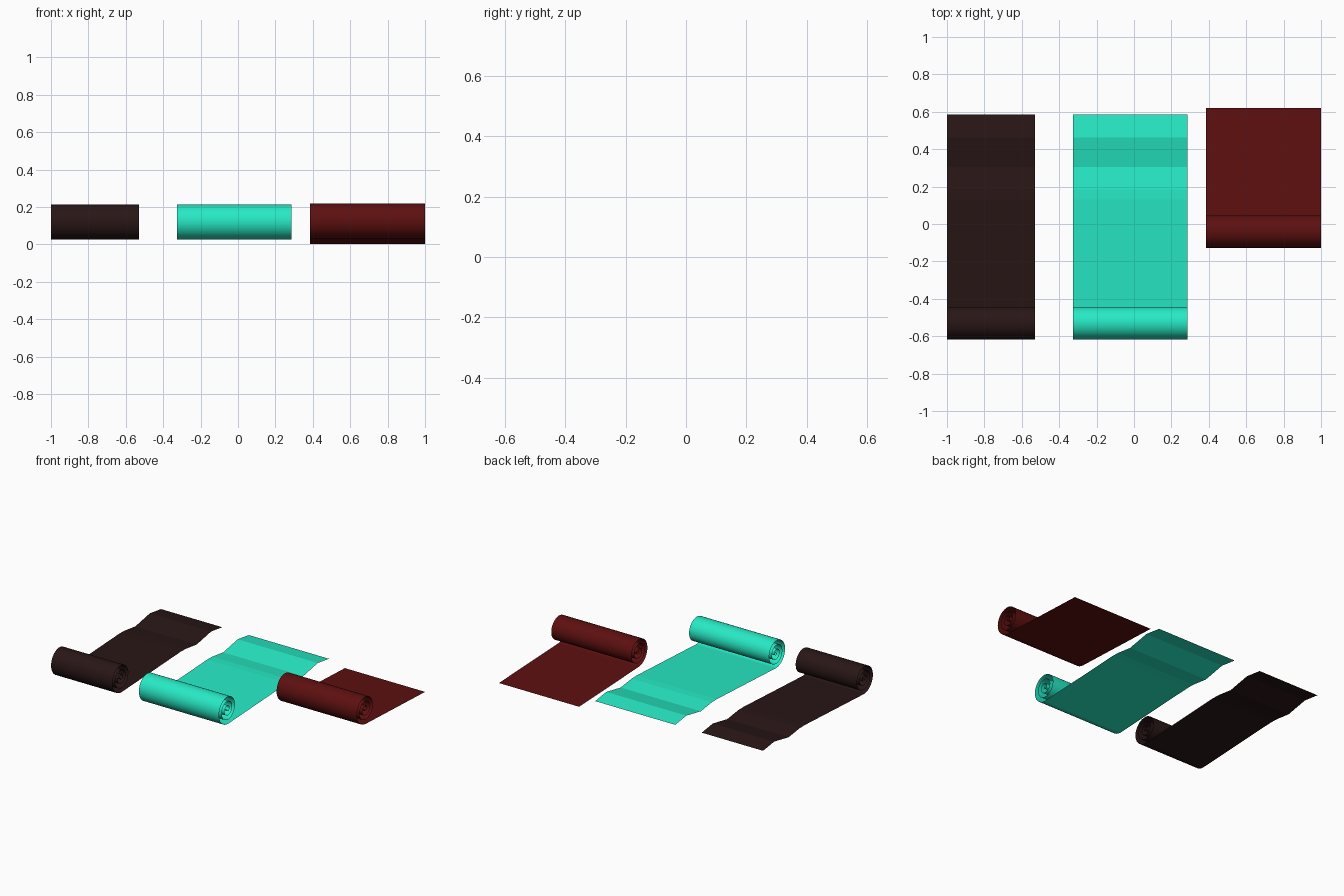
import bpy, bmesh
from math import sin, cos, pi, radians

if "Cube" in bpy.data.objects:
    bpy.data.objects.remove(bpy.data.objects["Cube"])

TURNS, STEPS = 3.25, 32          # windings and segments per winding
R_OUT, PITCH = 0.102, 0.030      # outer radius and shrink per winding


def roll_profile(cy, cz, tail):
    """Spiral from the core outwards, then the unrolled tail (y, z)."""
    pts = []
    n = int(TURNS * STEPS)
    for i in range(n, -1, -1):
        t = i / STEPS
        r = R_OUT - PITCH * t
        a = 2 * pi * t
        pts.append((cy - r * sin(a), cz - r * cos(a)))
    return pts + tail


def rolled_sheet(name, x0, x1, profile, color):
    bm = bmesh.new()
    rows = [(bm.verts.new((x0, y, z)), bm.verts.new((x1, y, z))) for y, z in profile]
    for (a, b), (c, d) in zip(rows, rows[1:]):
        bm.faces.new((a, b, d, c))
    me = bpy.data.meshes.new(name)
    bm.to_mesh(me)
    bm.free()
    ob = bpy.data.objects.new(name, me)
    bpy.context.collection.objects.link(ob)
    mat = bpy.data.materials.new(name + "_cloth")
    mat.diffuse_color = (*color, 1)
    mat.use_nodes = True
    mat.node_tree.nodes["Principled BSDF"].inputs["Base Color"].default_value = mat.diffuse_color
    me.materials.append(mat)
    # smooth roll, flat unrolled folds
    spiral_faces = int(TURNS * STEPS)
    for p in me.polygons:
        p.use_smooth = p.index < spiral_faces
    return ob


# long mats with a wavy end share one profile
wavy = roll_profile(-0.523, 0.127, [(0.13, 0.058), (0.185, 0.057), (0.305, 0.041),
                                    (0.463, 0.071), (0.585, 0.054)])
# short mat lies straight
straight = roll_profile(-0.033, 0.131, [(0.62, 0.002)])

rolled_sheet("dark_mat", -1.0, -0.53, wavy, (0.022, 0.008, 0.008))
rolled_sheet("green_mat", -0.327, 0.287, wavy, (0.02, 0.82, 0.56))
rolled_sheet("red_mat", 0.385, 1.0, straight, (0.11, 0.005, 0.005))
